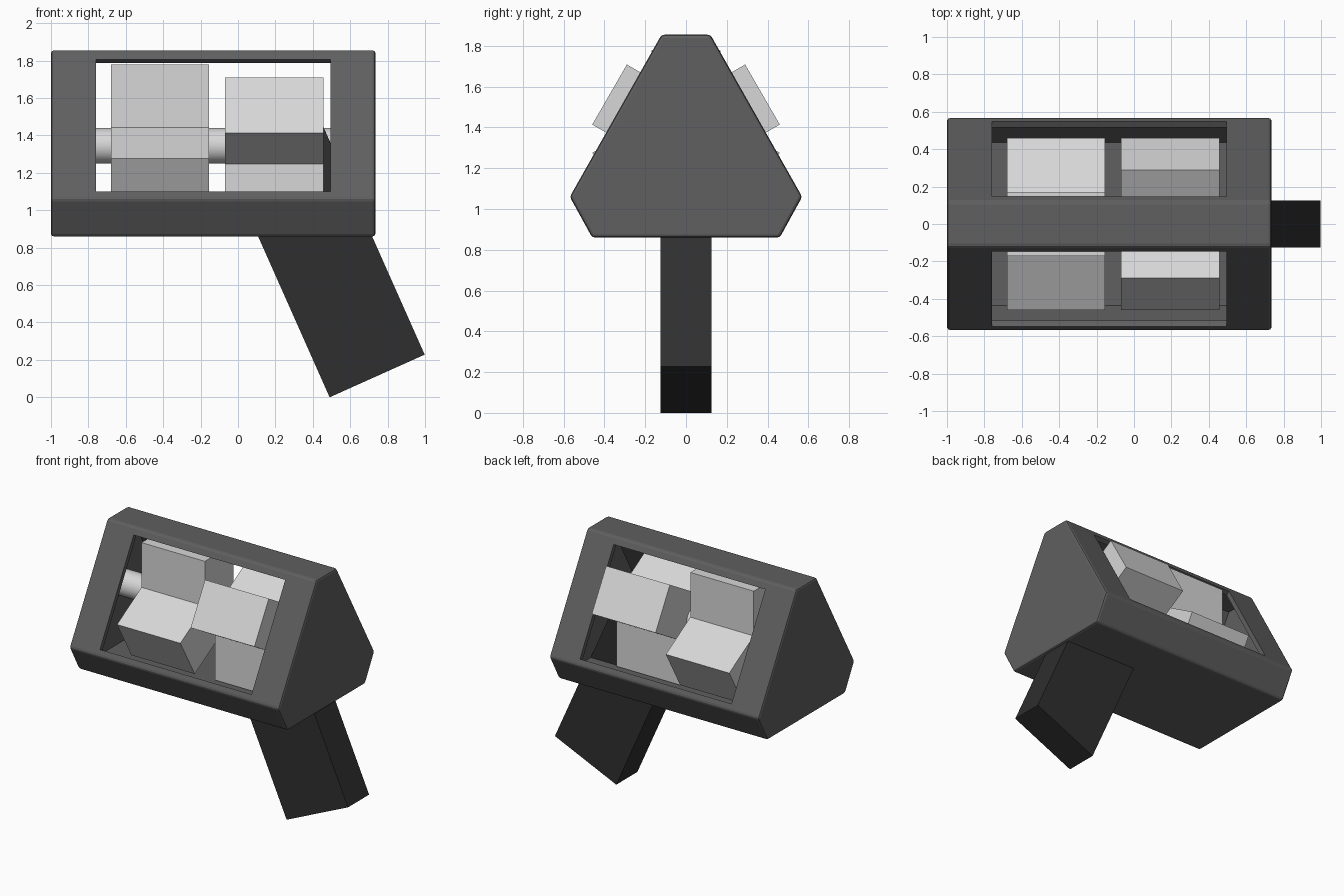
import bpy, bmesh, math
from mathutils import Vector

old = bpy.data.objects.get("Cube")
if old:
    bpy.data.objects.remove(old, do_unlink=True)


def material(name, value):
    mat = bpy.data.materials.new(name)
    mat.use_nodes = True
    colour = (value, value, value, 1)
    mat.diffuse_color = colour
    bsdf = next(n for n in mat.node_tree.nodes if n.type == 'BSDF_PRINCIPLED')
    bsdf.inputs["Base Color"].default_value = colour
    return mat


charcoal = material("charcoal", 0.115)
near_black = material("near black", 0.028)
light_grey = material("light grey", 0.68)


def prism(name, profile, start, end, mat, axis="x"):
    """Extrude a closed profile along x (profile in y, z) or y (profile in x, z)."""
    def place(p, t):
        return (t, p[0], p[1]) if axis == "x" else (p[0], t, p[1])
    bm = bmesh.new()
    face = bm.faces.new([bm.verts.new(place(p, start)) for p in profile])
    new = bmesh.ops.extrude_face_region(bm, geom=[face])["geom"]
    shift = Vector(place((0, 0), end - start))
    bmesh.ops.translate(bm, vec=shift, verts=[v for v in new if isinstance(v, bmesh.types.BMVert)])
    bmesh.ops.recalc_face_normals(bm, faces=bm.faces)
    mesh = bpy.data.meshes.new(name)
    bm.to_mesh(mesh)
    bm.free()
    mesh.materials.append(mat)
    obj = bpy.data.objects.new(name, mesh)
    bpy.context.collection.objects.link(obj)
    return obj


def mirrored(half):
    return half + [(-y, z) for y, z in reversed(half)]


def cut(target, cutter):
    mod = target.modifiers.new(cutter.name, 'BOOLEAN')
    mod.operation = 'DIFFERENCE'
    mod.solver = 'EXACT'
    mod.object = cutter
    cutter.hide_render = True
    cutter.hide_viewport = True


# Hollow six-sided housing with softened edges
housing = prism("housing", mirrored([(0.46, 0.86), (0.57, 1.06), (0.12, 1.855)]), -1, 0.735, charcoal)
bevel = housing.modifiers.new("soft edges", 'BEVEL')
bevel.width = 0.015
bevel.segments = 2
cut(housing, prism("cavity_cutter", mirrored([(0.435, 0.895), (0.53, 1.06), (0.10, 1.82)]),
                   -0.965, 0.70, charcoal))

# One window through each sloping side
top, bottom, normal = Vector((0.148, 1.805)), Vector((0.547, 1.10)), Vector((0.87, 0.495))
corners = [top + normal * 0.1, bottom + normal * 0.1, bottom - normal * 0.07, top - normal * 0.07]
for side, label in ((1, "back"), (-1, "front")):
    cut(housing, prism(label + "_window_cutter", [(side * p.x, p.y) for p in corners],
                       -0.76, 0.495, charcoal))

# Axle running between the end walls
AXLE_Z = 1.345
bpy.ops.mesh.primitive_cylinder_add(vertices=32, radius=0.095, depth=1.68,
                                    location=(-0.13, 0, AXLE_Z), rotation=(0, math.pi / 2, 0))
axle = bpy.context.object
axle.name = "axle"
axle.data.materials.append(light_grey)
bpy.ops.object.shade_smooth_by_angle()


# Three-armed rotors, turned half a step from each other
def rotor(name, first_angle, start, end):
    half_width, reach = 0.17, 0.433
    points = []
    for i in range(3):
        a = math.radians(first_angle + 120 * i)
        out = Vector((math.cos(a), math.sin(a)))
        across = Vector((-out.y, out.x)) * half_width
        b = a + math.radians(60)
        notch = Vector((math.cos(b), math.sin(b))) * half_width / math.sin(math.radians(60))
        points += [out * reach - across, out * reach + across, notch]
    return prism(name, [(p.x, p.y + AXLE_Z) for p in points], start, end, light_grey)


rotor("right_rotor", 90, -0.68, -0.155)
rotor("left_rotor", 30, -0.07, 0.458)

# Slanted handle reaching up into the housing
prism("handle", [(0.49, 0), (0.998, 0.228), (0.457, 1.445), (-0.051, 1.217)],
      -0.125, 0.125, near_black, axis="y")
